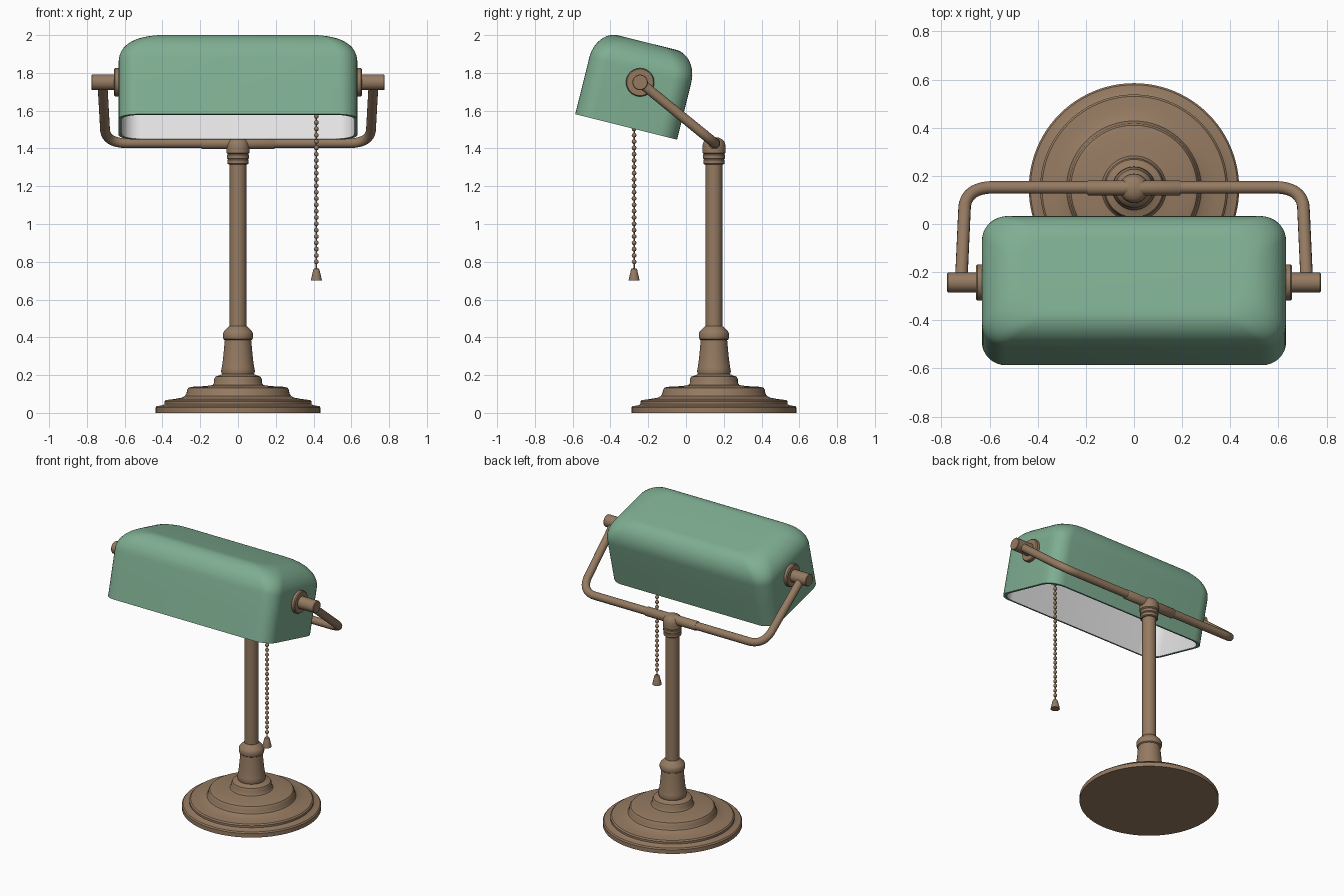
import bpy, bmesh, math
from mathutils import Vector, Matrix

if "Cube" in bpy.data.objects:
    bpy.data.objects.remove(bpy.data.objects["Cube"])

def material(name, rgb):
    m = bpy.data.materials.new(name)
    m.diffuse_color = (*rgb, 1)
    m.use_nodes = True
    m.node_tree.nodes["Principled BSDF"].inputs["Base Color"].default_value = m.diffuse_color
    return m

BRASS = material("aged_brass", (0.30, 0.195, 0.12))
GREEN = material("green_glass", (0.21, 0.42, 0.285))
WHITE = material("white_lining", (0.80, 0.80, 0.80))
POST_Y = 0.148
PIVOT = Vector((0, -0.243, 1.75))

def finish(bm, name, mats, angle=35):
    bmesh.ops.recalc_face_normals(bm, faces=bm.faces)
    me = bpy.data.meshes.new(name)
    bm.to_mesh(me)
    bm.free()
    ob = bpy.data.objects.new(name, me)
    bpy.context.collection.objects.link(ob)
    for m in mats:
        me.materials.append(m)
    bpy.ops.object.select_all(action='DESELECT')
    bpy.context.view_layer.objects.active = ob
    ob.select_set(True)
    bpy.ops.object.shade_smooth_by_angle(angle=math.radians(angle))
    return ob

def bridge(bm, rings):
    for a, b in zip(rings, rings[1:]):
        n = len(a)
        for i in range(n):
            bm.faces.new((a[i], a[(i + 1) % n], b[(i + 1) % n], b[i]))

def lathe(name, profile, matrix, n=64):
    """Revolve (radius, height) pairs about local z, capping both ends."""
    bm = bmesh.new()
    rings = [[bm.verts.new(matrix @ Vector((r * math.cos(2 * math.pi * i / n),
              r * math.sin(2 * math.pi * i / n), z))) for i in range(n)] for r, z in profile]
    bridge(bm, rings)
    bm.faces.new(rings[0])
    bm.faces.new(rings[-1])
    return finish(bm, name, [BRASS])

AT_POST = Matrix.Translation((0, POST_Y, 0))

# Stepped round foot with flared neck
lathe("base", [(0.437, 0), (0.437, 0.028), (0.43, 0.036), (0.40, 0.04), (0.39, 0.046),
    (0.39, 0.06), (0.382, 0.068), (0.34, 0.073), (0.30, 0.08), (0.28, 0.09), (0.272, 0.105),
    (0.27, 0.122), (0.262, 0.133), (0.245, 0.138), (0.17, 0.142), (0.135, 0.147),
    (0.126, 0.16), (0.126, 0.18), (0.12, 0.192), (0.10, 0.198), (0.085, 0.205),
    (0.09, 0.22), (0.086, 0.24), (0.08, 0.28), (0.074, 0.34), (0.07, 0.385),
    (0.077, 0.39), (0.08, 0.40), (0.08, 0.42), (0.074, 0.432), (0.058, 0.448),
    (0.045, 0.46)], AT_POST, 96)

# Upright post
lathe("post", [(0.044, 0.44), (0.044, 1.34)], AT_POST, 40)

# Ringed collar with a domed cap
lathe("post_collar", [(0.05, 1.315), (0.056, 1.32), (0.056, 1.338), (0.052, 1.343),
    (0.058, 1.348), (0.058, 1.365), (0.054, 1.37), (0.061, 1.376), (0.061, 1.40),
    (0.06, 1.42), (0.055, 1.435), (0.044, 1.448), (0.025, 1.457), (0.004, 1.46)], AT_POST, 40)

# Sleeve holding the yoke
TURN_X = Matrix.Rotation(math.pi / 2, 4, 'Y')
lathe("yoke_sleeve", [(0.029, -0.193), (0.031, -0.19), (0.031, 0.19), (0.029, 0.193)],
      Matrix.Translation((0, 0.15, 1.427)) @ TURN_X, 32)

# Bent yoke: bar behind, arms rising forward to the pivots
corner, end = Vector((0.70, 0.152, 1.428)), Vector((0.718, PIVOT.y, PIVOT.z))
arm = (end - corner).normalized()
bend = 0.10
half = [corner + arm * bend + (end - corner - arm * bend) * t for t in (1, 0.5)]
p0, p2 = corner + arm * bend, corner - Vector((bend, 0, 0))
for k in range(11):
    t = k / 10
    c = corner * 0.85 + (p0 + p2) * 0.075
    half.append(p0 * (1 - t) ** 2 + c * (2 * t * (1 - t)) + p2 * t * t)
path = half + [Vector((-p.x, p.y, p.z)) for p in reversed(half)]
curve = bpy.data.curves.new("yoke", 'CURVE')
curve.dimensions = '3D'
curve.bevel_depth = 0.026
curve.bevel_resolution = 6
curve.use_fill_caps = True
spline = curve.splines.new('POLY')
spline.points.add(len(path) - 1)
for pt, p in zip(spline.points, path):
    pt.co = (*p, 1)
spline.use_smooth = True
curve.materials.append(BRASS)
yoke = bpy.data.objects.new("yoke", curve)
bpy.context.collection.objects.link(yoke)

# Pivot washers and knobs on both ends
for side, label in ((1, "right"), (-1, "left")):
    at = Matrix.Translation(PIVOT) @ Matrix.Rotation(side * math.pi / 2, 4, 'Y')
    lathe(label + "_washer", [(0.075, 0.61), (0.075, 0.65), (0.07, 0.656)], at, 40)
    lathe(label + "_knob", [(0.041, 0.64), (0.041, 0.772), (0.038, 0.776)], at, 32)

# Shade: rounded, hollow box tilted forward
HX, HU, H = 0.632, 0.278, 0.46
TILT = math.radians(-14)
SHADE = Matrix.Translation((0, -0.317, 1.514)) @ Matrix.Rotation(TILT, 4, 'X')

def plan_ring(bm, hx, hu, r, z):
    out = []
    for q, (sx, sy) in enumerate(((1, 1), (-1, 1), (-1, -1), (1, -1))):
        for k in range(9):
            a = (q + k / 8) * math.pi / 2
            out.append(bm.verts.new(SHADE @ Vector((sx * (hx - r) + r * math.cos(a),
                                                    sy * (hu - r) + r * math.sin(a), z))))
    return out

def dome(bm, inset):
    hx, hu, top = HX - inset, HU - inset, H - inset
    rings = [plan_ring(bm, hx, hu, 0.10, 0), plan_ring(bm, hx, hu, 0.10, 0.15)]
    for k in range(13):
        a = k / 12 * math.pi / 2
        s = 1 - math.cos(a)
        rings.append(plan_ring(bm, hx - 0.17 * s, hu - 0.12 * s, 0.10 + 0.03 * s,
                               top - 0.15 + 0.15 * math.sin(a)))
    bridge(bm, rings)
    bm.faces.new(rings[-1])
    return rings[0]

bm = bmesh.new()
outer = dome(bm, 0)
n_outer = len(bm.faces)
inner = dome(bm, 0.016)
bm.faces.ensure_lookup_table()
for f in bm.faces[n_outer:]:
    f.material_index = 1
bridge(bm, [outer, inner])
finish(bm, "shade", [GREEN, WHITE], 40)

# Beaded pull chain with a bell-shaped end
CX, CY = 0.415, -0.275
bm = bmesh.new()
for k in range(34):
    bmesh.ops.create_uvsphere(bm, u_segments=12, v_segments=8, radius=0.0125,
                              matrix=Matrix.Translation((CX, CY, 0.80 + 0.0335 * k)))
finish(bm, "pull_chain", [BRASS], 60)
AT_CHAIN = Matrix.Translation((CX, CY, 0))
lathe("chain_cord", [(0.004, 0.75), (0.004, 1.95)], AT_CHAIN, 8)
lathe("chain_pull", [(0.029, 0.70), (0.028, 0.708), (0.017, 0.755), (0.014, 0.763),
                     (0.005, 0.766)], AT_CHAIN, 24)
